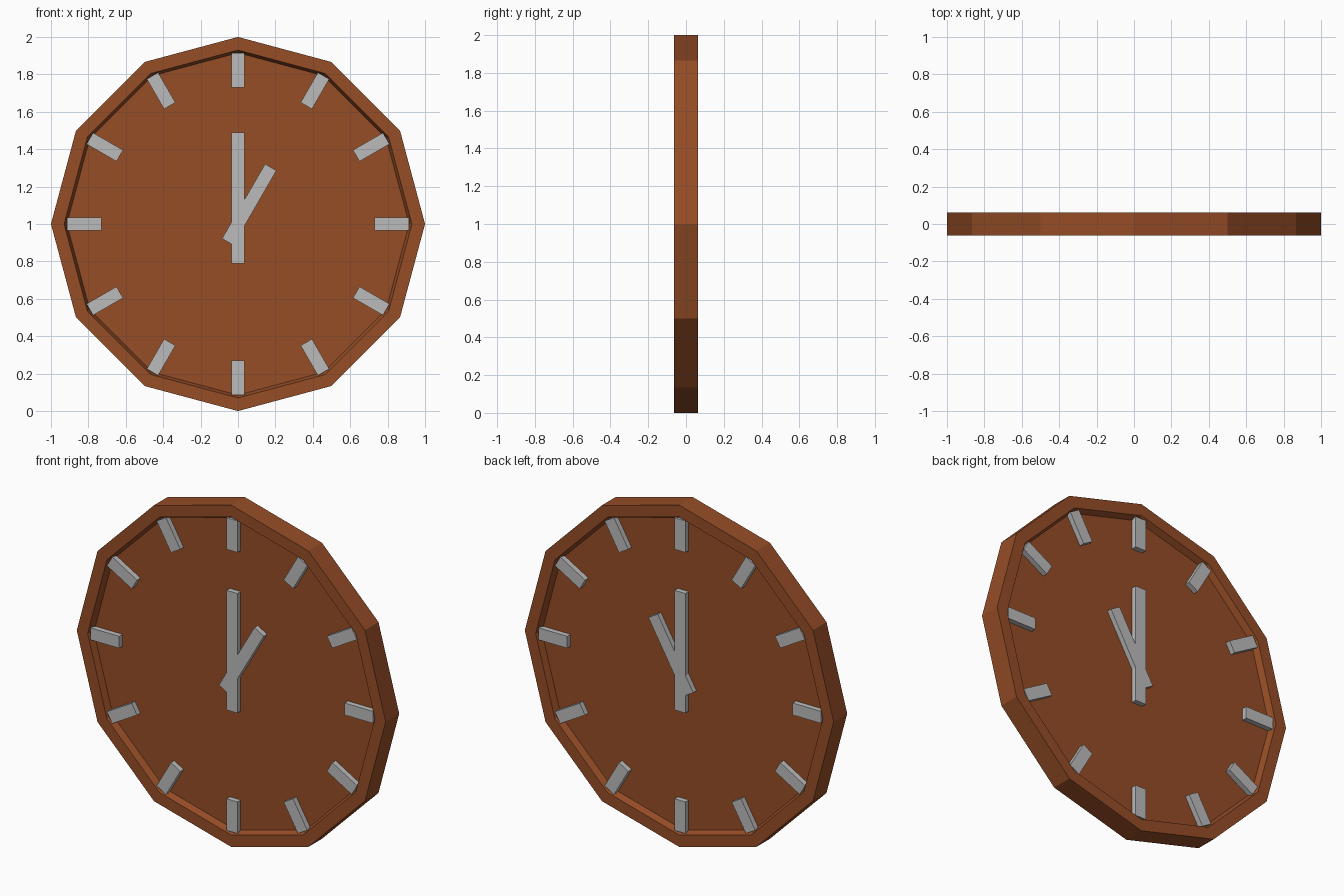
import bpy, bmesh
from math import sin, cos, radians
from mathutils import Matrix, Vector

SIDES = 12
CENTRE = Vector((0, 0, 1))

cube = bpy.data.objects.get("Cube")
if cube:
    bpy.data.objects.remove(cube, do_unlink=True)


def material(name, rgb):
    m = bpy.data.materials.new(name)
    m.use_nodes = True
    m.diffuse_color = (*rgb, 1)
    m.node_tree.nodes["Principled BSDF"].inputs["Base Color"].default_value = (*rgb, 1)
    return m


def add_object(name, bm, mat):
    bmesh.ops.recalc_face_normals(bm, faces=bm.faces)
    mesh = bpy.data.meshes.new(name)
    bm.to_mesh(mesh)
    bm.free()
    mesh.materials.append(mat)
    obj = bpy.data.objects.new(name, mesh)
    bpy.context.collection.objects.link(obj)
    return obj


def bar(name, angle, inner, outer, width, depth, mat):
    """Box lying along a clock direction, showing on both faces."""
    bm = bmesh.new()
    place = (Matrix.Translation(CENTRE) @ Matrix.Rotation(radians(angle), 4, 'Y')
             @ Matrix.Translation((0, 0, (inner + outer) / 2))
             @ Matrix.Diagonal((width, depth, outer - inner, 1)))
    bmesh.ops.create_cube(bm, size=1, matrix=place)
    return add_object(name, bm, mat)


wood = material("brown wood", (0.305, 0.074, 0.0195))
metal = material("light grey", (0.50, 0.50, 0.50))

# Twelve-sided body: rim with sloped recess and flat dial on both sides
profile = [(0.915, -0.025), (0.93, -0.0625), (1, -0.0625),
           (1, 0.0625), (0.93, 0.0625), (0.915, 0.025)]
bm = bmesh.new()
rings = []
for radius, y in profile:
    angles = [radians(i * 360 / SIDES) for i in range(SIDES)]
    rings.append([bm.verts.new(CENTRE + Vector((radius * sin(a), y, radius * cos(a))))
                  for a in angles])
for a, b in zip(rings, rings[1:]):
    for i in range(SIDES):
        j = (i + 1) % SIDES
        bm.faces.new((a[i], a[j], b[j], b[i]))
bm.faces.new(rings[0])
bm.faces.new(rings[-1])
add_object("clock_body", bm, wood)

# Hour marks
for hour in range(1, SIDES + 1):
    bar(f"hour_mark_{hour}", hour * 30, 0.73, 0.915, 0.07, 0.112, metal)

# Hands
bar("minute_hand", 0, -0.21, 0.49, 0.07, 0.112, metal)
bar("hour_hand", 30, -0.11, 0.35, 0.07, 0.11, metal)
